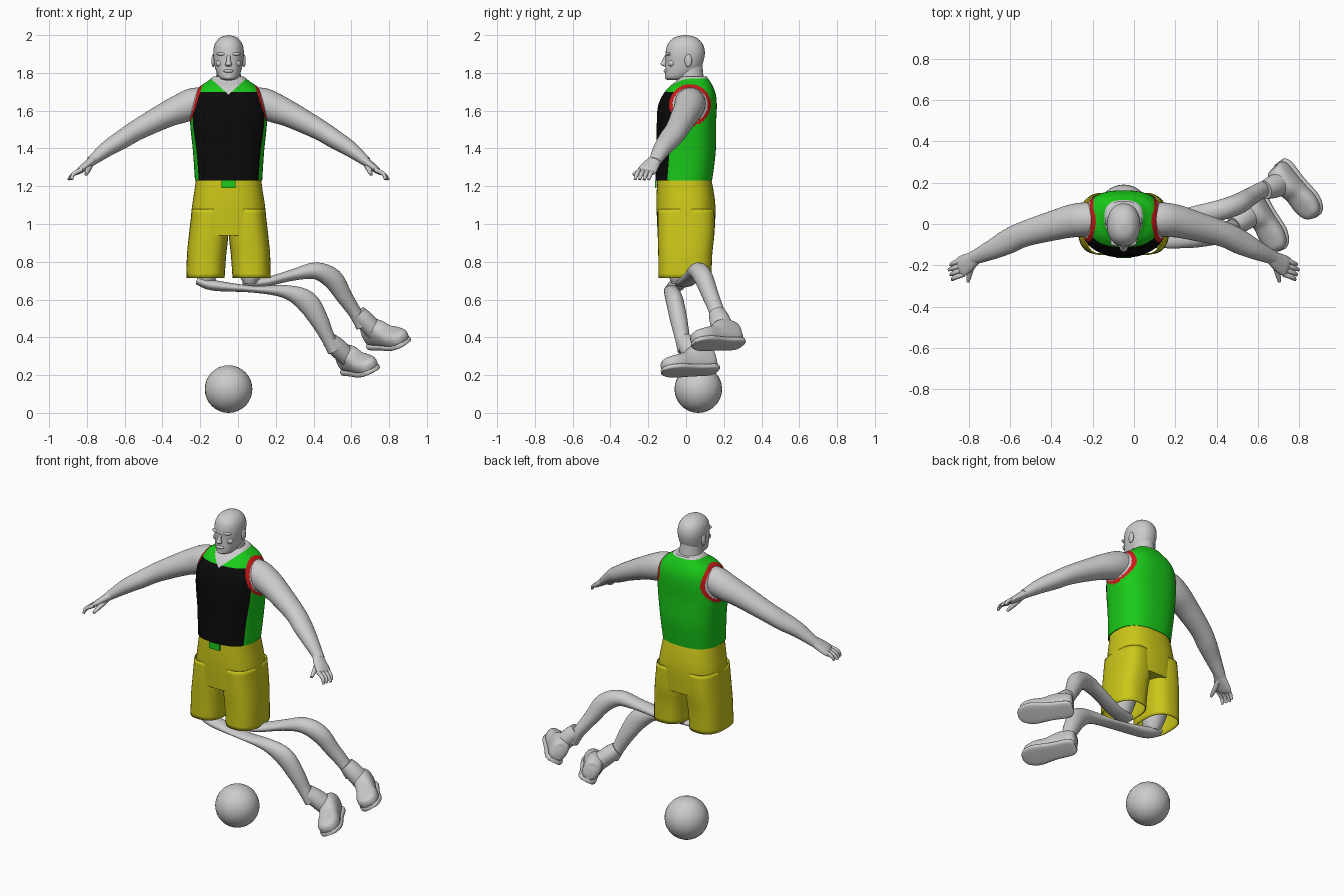
import bpy, bmesh, math
from mathutils import Vector

if bpy.data.objects.get("Cube"):
    bpy.data.objects.remove(bpy.data.objects["Cube"])

AXIS = -0.05  # x of the body's centre line
Y_AXIS = Vector((0, 1, 0))
UP = Vector((0, 0, 1))


def material(name, colour):
    mat = bpy.data.materials.new(name)
    mat.use_nodes = True
    mat.diffuse_color = (*colour, 1)
    mat.node_tree.nodes["Principled BSDF"].inputs["Base Color"].default_value = (*colour, 1)
    return mat


GREY = material("plain grey", (0.6, 0.6, 0.6))
GREEN = material("jersey green", (0.01, 0.6, 0.01))
BLACK = material("jersey black", (0.003, 0.003, 0.003))
RED = material("trim red", (0.6, 0.01, 0.01))
YELLOW = material("shorts yellow", (0.6, 0.57, 0.01))


def finish(bm, name, mats, angle=50):
    bmesh.ops.recalc_face_normals(bm, faces=bm.faces)
    mesh = bpy.data.meshes.new(name)
    bm.to_mesh(mesh)
    bm.free()
    obj = bpy.data.objects.new(name, mesh)
    bpy.context.collection.objects.link(obj)
    for mat in mats:
        mesh.materials.append(mat)
    bpy.ops.object.select_all(action="DESELECT")
    obj.select_set(True)
    bpy.context.view_layer.objects.active = obj
    bpy.ops.object.shade_smooth_by_angle(angle=math.radians(angle))
    return obj


def smooth_rows(rows, steps):
    """Catmull-Rom interpolation of the section rows."""
    out = []
    last = len(rows) - 1
    for i in range(last):
        a, b, c, d = (rows[max(0, min(last, i + k))] for k in (-1, 0, 1, 2))
        for s in range(steps):
            t = s / steps
            out.append([q + t / 2 * (r - p + t * (2 * p - 5 * q + 4 * r - e + t * (3 * (q - r) + e - p)))
                        for p, q, r, e in zip(a, b, c, d)])
    return out + [list(rows[-1])]


def loft(rows, seg=24, steps=4, power=2.0, ref=Y_AXIS, level=False, caps=True, dx=0.0, sx=1):
    """Skin of super-ellipses; each row is x, y, z, radius across, radius along ref."""
    rows = smooth_rows(rows, steps)
    points = [Vector((sx * r[0] + dx, r[1], r[2])) for r in rows]
    bm = bmesh.new()
    rings = []
    for i, (p, row) in enumerate(zip(points, rows)):
        t = UP if level else (points[min(i + 1, len(points) - 1)] - points[max(i - 1, 0)]).normalized()
        u = ref.cross(t).normalized()
        v = t.cross(u)
        ring = []
        for k in range(seg):
            a = math.tau * k / seg
            c, s = math.cos(a), math.sin(a)
            cu = math.copysign(abs(c) ** (2 / power), c) * max(row[3], 0.001)
            sv = math.copysign(abs(s) ** (2 / power), s) * max(row[4], 0.001)
            ring.append(bm.verts.new(p + u * cu + v * sv))
        rings.append(ring)
    for low, high in zip(rings, rings[1:]):
        for k in range(seg):
            n = (k + 1) % seg
            bm.faces.new((low[k], low[n], high[n], high[k]))
    if caps:
        bm.faces.new(rings[0])
        bm.faces.new(rings[-1])
    return bm


def ball(name, centre, radii, mat, seg=24):
    bm = bmesh.new()
    bmesh.ops.create_uvsphere(bm, u_segments=seg, v_segments=seg // 2, radius=1)
    bmesh.ops.scale(bm, vec=radii, verts=bm.verts)
    bmesh.ops.translate(bm, vec=centre, verts=bm.verts)
    return finish(bm, name, [mat])


# Jersey: one skin, coloured by panel
jersey = loft([
    (0, -.012, 1.23, .178, .15), (0, 0, 1.38, .188, .157), (0, .002, 1.53, .203, .157),
    (0, .007, 1.62, .2, .156), (0, .017, 1.68, .185, .142), (0, .027, 1.725, .155, .117),
    (0, .037, 1.755, .112, .09), (0, .04, 1.78, .082, .07)],
    seg=160, steps=9, power=2.5, level=True, dx=AXIS)
cuts = [((0, 0, 1.7), (0, 0, 1)), ((0, -.07, 1.6), (0, 1, -.08)),
        ((AXIS, 0, 1.685), (.9, 0, -1)), ((AXIS, 0, 1.685), (-.9, 0, -1))]
for point, normal in cuts:
    geom = jersey.verts[:] + jersey.edges[:] + jersey.faces[:]
    bmesh.ops.bisect_plane(jersey, geom=geom, plane_co=point, plane_no=normal)
for f in jersey.faces:
    x, y, z = f.calc_center_median()
    side = abs(x - AXIS)
    hole = math.hypot((y - .022) / .102, (z - 1.63) / .102)
    if side > .12 and hole < 1.08:
        f.material_index = 3 if hole > .9 else 2
    elif z > 1.772 or (y < .02 and z > 1.685 + .9 * side):
        f.material_index = 2
    elif z < 1.7 and y < -.07 + .08 * (z - 1.6):
        f.material_index = 1
finish(jersey, "jersey", [GREEN, BLACK, GREY, RED])

# Shorts: seat, two open legs and the waist tab
finish(loft([(0, -.012, 1.27, .168, .138), (0, -.005, 1.18, .18, .15), (0, 0, 1.08, .195, .156),
             (0, 0, .94, .207, .15)], seg=48, power=2.5, level=True, dx=AXIS), "shorts_seat", [YELLOW])
for sx, side in ((1, "left"), (-1, "right")):
    leg = finish(loft([(.1, 0, 1.08, .094, .15), (.105, 0, .95, .104, .15), (.116, -.004, .84, .104, .143),
                       (.122, -.006, .715, .101, .14)], seg=40, power=2.6, level=True, caps=False,
                      dx=AXIS, sx=sx), side + "_shorts_leg", [YELLOW])
    hem = leg.modifiers.new("cloth", "SOLIDIFY")
    hem.thickness = .006
tab = bmesh.new()
bmesh.ops.create_cube(tab, size=1)
bmesh.ops.scale(tab, vec=(.075, .008, .04), verts=tab.verts)
bmesh.ops.translate(tab, vec=(AXIS, -.16, 1.21), verts=tab.verts)
finish(tab, "waist_tab", [GREEN])

# Head and neck
finish(loft([(0, .035, 1.68, .085, .075), (0, .022, 1.77, .067, .072), (0, .015, 1.86, .06, .07)],
            level=True, dx=AXIS), "neck", [GREY])
finish(loft([(0, -.06, 1.762, .026, .035), (0, -.045, 1.775, .05, .064), (0, -.02, 1.815, .068, .09),
             (0, -.008, 1.86, .077, .1), (0, -.004, 1.91, .081, .104), (0, -.004, 1.955, .072, .091),
             (0, -.004, 1.987, .045, .058), (0, -.004, 2, .006, .008)],
            seg=40, level=True, power=2.15, dx=AXIS), "head", [GREY])
finish(loft([(0, -.104, 1.892, .009, .01), (0, -.114, 1.862, .012, .014), (0, -.118, 1.845, .018, .017),
             (0, -.108, 1.834, .012, .01)], level=True, dx=AXIS), "nose", [GREY])
ball("lips", (AXIS, -.105, 1.81), (.026, .014, .01), GREY)
ball("chin", (AXIS, -.09, 1.778), (.027, .022, .016), GREY)
for sx, side in ((1, "left"), (-1, "right")):
    ball(side + "_ear", (AXIS + sx * .081, .012, 1.865), (.01, .02, .034), GREY)
    ball(side + "_brow", (AXIS + sx * .032, -.092, 1.9), (.032, .016, .01), GREY)
    ball(side + "_cheek", (AXIS + sx * .045, -.075, 1.85), (.022, .02, .018), GREY)

# Arms and hands
for sx, side in ((1, "left"), (-1, "right")):
    place = dict(dx=AXIS, sx=sx)
    finish(loft([(.1, .022, 1.645, .075, .07), (.18, .022, 1.638, .083, .082), (.25, .015, 1.612, .078, .08),
                 (.33, -.005, 1.578, .068, .073), (.48, -.048, 1.5, .055, .062),
                 (.56, -.085, 1.45, .05, .06), (.64, -.125, 1.4, .042, .048),
                 (.73, -.165, 1.33, .026, .033)], seg=32, **place), side + "_arm", [GREY])
    finish(loft([(.71, -.157, 1.345, .026, .032), (.75, -.185, 1.312, .022, .045),
                 (.785, -.205, 1.285, .017, .05), (.8, -.215, 1.272, .008, .042)], **place),
           side + "_palm", [GREY])
    for i in range(4):
        y = -.172 - .024 * i
        reach = .848 - .009 * abs(i - 1)
        finish(loft([(.775, y, 1.288, .012, .012), (.82, y - .016, 1.265, .011, .012),
                     (reach, y - .026, 1.235, .007, .008)], seg=10, **place),
               side + "_finger_" + str(i + 1), [GREY])
    finish(loft([(.73, -.18, 1.315, .015, .015), (.745, -.235, 1.285, .014, .014),
                 (.755, -.28, 1.262, .008, .008)], seg=10, ref=UP, **place), side + "_thumb", [GREY])

# Thighs and knees inside the shorts
for sx, side in ((1, "left"), (-1, "right")):
    finish(loft([(.11, 0, .95, .085, .085), (.115, -.01, .82, .075, .08), (.115, -.03, .73, .058, .062),
                 (.115, -.035, .685, .035, .04)], dx=AXIS, sx=sx, level=True), side + "_thigh", [GREY])

# Lower legs, swept out to one side
finish(loft([(-.215, -.04, .7, .02, .04), (-.13, -.05, .675, .028, .048), (.08, -.07, .655, .018, .045),
             (.25, -.075, .642, .035, .042), (.36, -.06, .592, .058, .046), (.425, -.04, .5, .05, .046),
             (.475, -.02, .4, .037, .04), (.51, -.005, .33, .037, .04)], seg=28), "right_shin", [GREY])
finish(loft([(.03, -.02, .69, .025, .04), (.14, 0, .692, .024, .048), (.29, .04, .73, .03, .046),
             (.41, .065, .752, .045, .05), (.5, .095, .71, .054, .05), (.56, .13, .62, .044, .044),
             (.62, .165, .53, .035, .04), (.66, .18, .46, .037, .04)], seg=28), "left_shin", [GREY])


def shoe(side, heel, toe, ankle, up):
    """Low shoe with a sole and a padded collar around the ankle."""
    heel, toe, ankle, up = (Vector(v) for v in (heel, toe, ankle, up))
    along = toe - heel
    up = (up - along * up.dot(along) / along.length_squared).normalized()

    def station(s, lift, wide, high):
        return (*(heel + along * s + up * lift), wide, high)

    finish(loft([station(0, 0, .025, .035), station(.06, 0, .047, .062), station(.3, .008, .054, .075),
                 station(.52, -.012, .056, .057), station(.75, -.022, .064, .046),
                 station(.93, -.028, .05, .037), station(1, -.03, .022, .02)],
                seg=32, power=2.5, ref=up), side + "_shoe", [GREY])
    finish(loft([station(-.02, -.052, .03, .012), station(.08, -.056, .053, .016),
                 station(.4, -.058, .056, .016), station(.75, -.058, .068, .016),
                 station(.95, -.055, .05, .014), station(1.02, -.052, .022, .01)],
                seg=32, power=4, ref=up), side + "_sole", [GREY])
    base = heel + along * .3
    finish(loft([(*ankle, .042, .045), (*ankle.lerp(base, .35), .05, .055), (*base, .05, .06)]),
           side + "_shoe_collar", [GREY])


shoe("right", (.555, .15, .28), (.695, -.13, .275), (.485, -.01, .385), (-.45, 0, .85))
shoe("left", (.685, .28, .415), (.865, .03, .42), (.635, .165, .53), (-.45, -.2, .85))

# Ball on the ground
ball("ball", (AXIS, .065, .126), (.126, .126, .126), GREY, 32)
